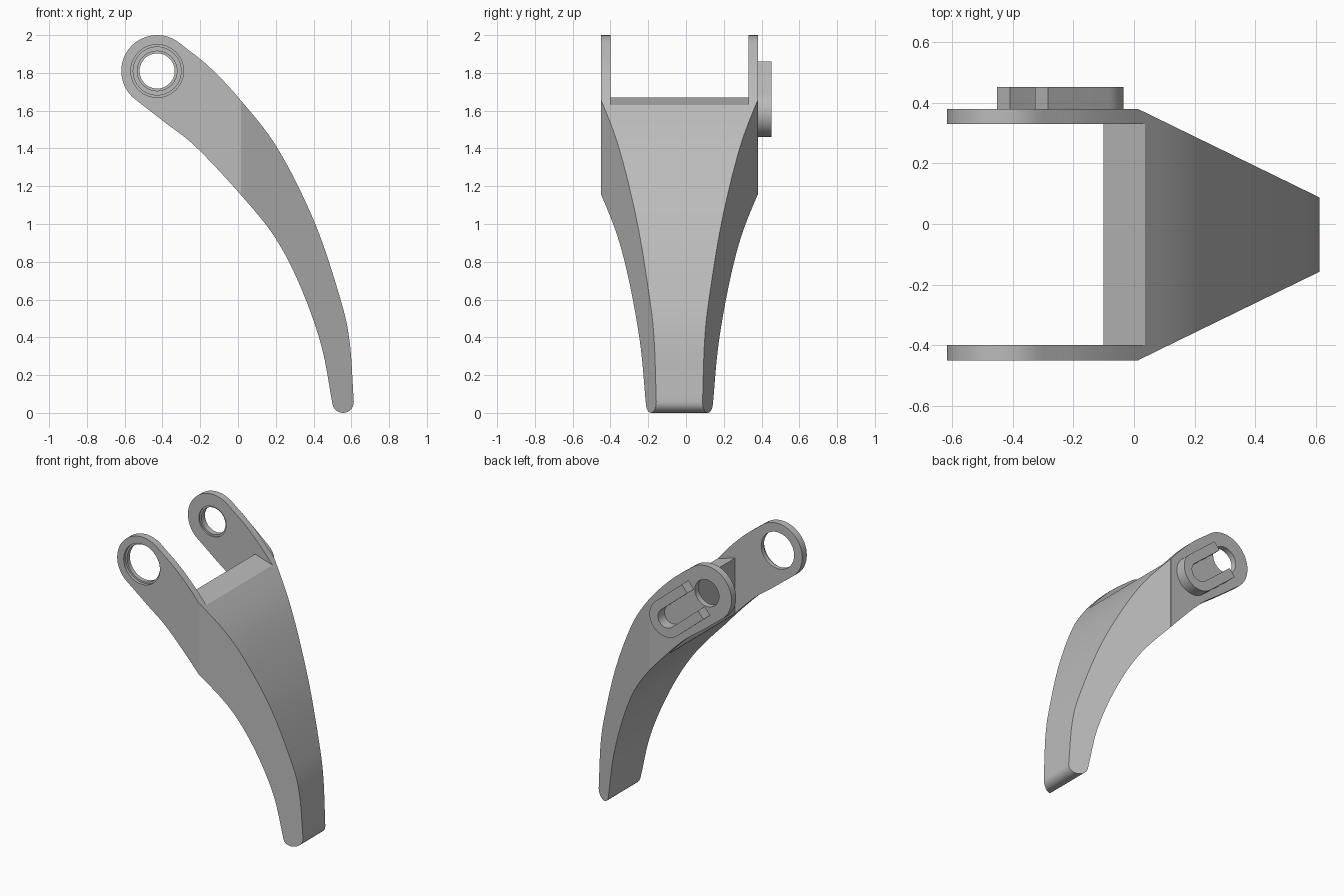
import bpy, bmesh, math
from mathutils import Vector

cube = bpy.data.objects.get("Cube")
if cube:
    bpy.data.objects.remove(cube, do_unlink=True)

GREY = (0.5, 0.5, 0.5, 1)
mat = bpy.data.materials.new("plain grey")
mat.use_nodes = True
mat.diffuse_color = GREY
mat.node_tree.nodes["Principled BSDF"].inputs["Base Color"].default_value = GREY

MID_Y = -0.035                    # middle of the body across its width
PIVOT = Vector((-0.428, 1.81))    # axis of the pivot holes


def prism(name, outline, low, high, axis="y"):
    """Extrude an outline along y (points are x, z) or along z (points are x, y)."""
    bm = bmesh.new()
    place = (lambda p: (p[0], low, p[1])) if axis == "y" else (lambda p: (p[0], p[1], low))
    face = bm.faces.new([bm.verts.new(place(p)) for p in outline])
    out = bmesh.ops.extrude_face_region(bm, geom=[face])["geom"]
    offset = (0, high - low, 0) if axis == "y" else (0, 0, high - low)
    bmesh.ops.translate(bm, vec=offset, verts=[v for v in out if isinstance(v, bmesh.types.BMVert)])
    bmesh.ops.recalc_face_normals(bm, faces=bm.faces)
    mesh = bpy.data.meshes.new(name)
    bm.to_mesh(mesh)
    bm.free()
    obj = bpy.data.objects.new(name, mesh)
    bpy.context.collection.objects.link(obj)
    mesh.materials.append(mat)
    return obj


def arc(centre, radius, start, end, steps):
    """Points on an arc, angles in degrees."""
    angles = [math.radians(start + (end - start) * i / steps) for i in range(steps + 1)]
    return [Vector((centre[0] + radius * math.cos(a), centre[1] + radius * math.sin(a))) for a in angles]


def smooth_path(points, steps=8):
    """Catmull-Rom curve through the points."""
    p = [Vector(q) for q in points]
    p = [2 * p[0] - p[1]] + p + [2 * p[-1] - p[-2]]
    path = []
    for a, b, c, d in zip(p, p[1:], p[2:], p[3:]):
        for i in range(steps):
            t = i / steps
            path.append(0.5 * (2 * b + (c - a) * t + (2 * a - 5 * b + 4 * c - d) * t * t
                               + (3 * b - a - 3 * c + d) * t ** 3))
    return path + [p[-2]]


def select(obj):
    bpy.ops.object.select_all(action="DESELECT")
    obj.select_set(True)
    bpy.context.view_layer.objects.active = obj


def cut(obj, cutter, operation="DIFFERENCE"):
    """Apply a boolean and discard the cutter."""
    select(obj)
    mod = obj.modifiers.new("cut", "BOOLEAN")
    mod.operation, mod.solver, mod.object = operation, "EXACT", cutter
    bpy.ops.object.modifier_apply(modifier=mod.name)
    bpy.data.objects.remove(cutter, do_unlink=True)


def drill(obj, radius, low, high):
    cut(obj, prism("hole", arc(PIVOT, radius, 0, 352.5, 47), low, high))


# Curved arm: outer edge, round tip, inner edge, round pivot end
outer = smooth_path([(-0.295, 1.947), (-0.15, 1.83), (0.01, 1.66), (0.21, 1.40),
                     (0.405, 1.01), (0.537, 0.62), (0.59, 0.385), (0.613, 0.06)])
tip = arc((0.556, 0.057), 0.057, -10, -170, 12)
inner = smooth_path([(0.498, 0.06), (0.44, 0.36), (0.33, 0.67), (0.195, 0.93),
                     (0.01, 1.16), (-0.225, 1.41), (-0.39, 1.54), (-0.54, 1.657)])
pivot_end = arc(PIVOT, 0.19, 238, 50, 32)[1:-1]
arm = prism("curved_arm", outer + tip + inner + pivot_end, MID_Y - 0.415, MID_Y + 0.415)

# Sides taper towards the tip
half_plan = [(-0.8, 0.5), (0.015, 0.5), (0.015, 0.414), (0.7, 0.08)]
plan = [(x, MID_Y + y) for x, y in half_plan] + [(x, MID_Y - y) for x, y in reversed(half_plan)]
cut(arm, prism("taper", plan, -0.5, 2.5, "z"), "INTERSECT")

# Fork gap between the two lugs, leaving a sloped web
gap = [(-1, 0.9), (-0.1, 0.9), (-0.1, 1.67), (0.3, 1.55), (0.3, 2.2), (-1, 2.2)]
cut(arm, prism("gap", gap, -0.40, 0.33))

# Pivot holes, each with a shallow wider step
drill(arm, 0.127, -0.6, -0.2)
drill(arm, 0.14, -0.6, -0.43)
drill(arm, 0.093, 0.2, 0.6)
drill(arm, 0.105, 0.2, 0.34)

# Open U-shaped guide on the back lug
ANGLE = -40
along = Vector((math.cos(math.radians(ANGLE)), math.sin(math.radians(ANGLE))))
across = Vector((-along.y, along.x))
centre = Vector((-0.165, 1.59))
back = centre - along * 0.265
guide_outline = ([back - across * 0.13] + arc(centre, 0.13, ANGLE - 90, ANGLE + 90, 24)
                 + [back + across * 0.13, back + across * 0.065]
                 + arc(centre, 0.065, ANGLE + 90, ANGLE - 90, 20) + [back - across * 0.065])
guide = prism("slot_guide", guide_outline, 0.375, 0.453)
drill(guide, 0.093, 0.2, 0.6)

for obj in (arm, guide):
    select(obj)
    bpy.ops.object.shade_smooth_by_angle(angle=math.radians(25))
